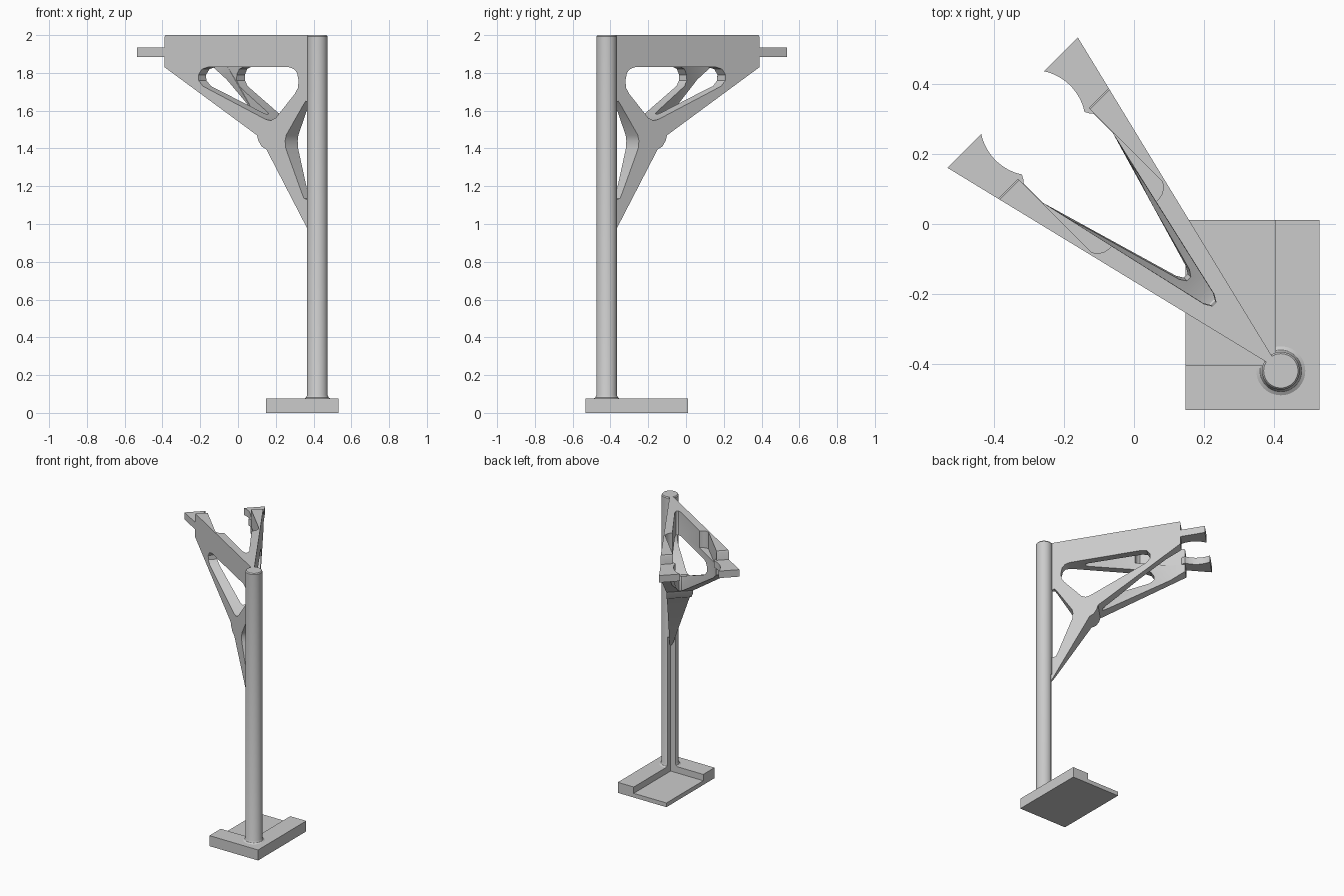
import bpy, bmesh, math
from mathutils import Matrix

cube = bpy.data.objects.get("Cube")
if cube:
    bpy.data.objects.remove(cube, do_unlink=True)

steel = bpy.data.materials.new("plain grey")
steel.use_nodes = True
grey = (0.6, 0.6, 0.6, 1)
steel.diffuse_color = grey
steel.node_tree.nodes["Principled BSDF"].inputs["Base Color"].default_value = grey

POLE = 0.42          # pole stands at (POLE, -POLE)
R = 0.054            # pole radius
SLOPE = 0.243        # spread of each arm from the diagonal
h = math.sqrt(0.5)
# bracket frame: s runs along the diagonal away from the pole, n across it
DIAGONAL = Matrix(((-h, -h, 0, POLE), (h, -h, 0, -POLE), (0, 0, 1, 0), (0, 0, 0, 1)))
UPRIGHT = Matrix.Translation((POLE, -POLE, 0))


def loft(name, rings, frame=None):
    """Closed solid through rings of equal point count."""
    bm = bmesh.new()
    loops = [[bm.verts.new(p) for p in ring] for ring in rings]
    for a, b in zip(loops, loops[1:]):
        for i in range(len(a)):
            j = (i + 1) % len(a)
            bm.faces.new((a[i], a[j], b[j], b[i]))
    bm.faces.new(loops[0])
    bm.faces.new(loops[-1])
    if frame:
        bm.transform(frame)
    bmesh.ops.recalc_face_normals(bm, faces=bm.faces[:])
    mesh = bpy.data.meshes.new(name)
    bm.to_mesh(mesh)
    bm.free()
    mesh.materials.append(steel)
    obj = bpy.data.objects.new(name, mesh)
    bpy.context.collection.objects.link(obj)
    return obj


def plan(name, pts, lo, hi, frame=DIAGONAL):
    return loft(name, [[(a, b, z) for a, b in pts] for z in (lo, hi)], frame)


def side(name, pts, half=0.4):
    return loft(name, [[(s, n, z) for s, z in pts] for n in (-half, half)], DIAGONAL)


def mirrored(pts):
    return pts + [(s, -n) for s, n in reversed(pts)]


def boolean(obj, cutter, operation="DIFFERENCE", keep=False):
    mod = obj.modifiers.new("cut", "BOOLEAN")
    mod.operation, mod.object, mod.solver = operation, cutter, "EXACT"
    bpy.context.view_layer.objects.active = obj
    bpy.ops.object.modifier_apply(modifier=mod.name)
    if not keep:
        bpy.data.objects.remove(cutter, do_unlink=True)


def circle(r, z, count=48):
    return [(r * math.cos(math.tau * i / count), r * math.sin(math.tau * i / count), z)
            for i in range(count)]


# base plate, and the pole with a flared foot and softened top edge
base = plan("base_plate", [(0.147, -0.532), (0.531, -0.532), (0.531, 0.011), (0.147, 0.011)],
            0, 0.075, None)
pole = loft("pole", [circle(r, z) for r, z in
                     ((R + 0.016, 0.06), (R + 0.016, 0.075), (R + 0.006, 0.081), (R, 0.094),
                      (R, 1.993), (R - 0.005, 2))], UPRIGHT)

# square corner recess through the plate and the lower pole
recess = plan("recess_cutter", [(0, -0.405), (0.405, -0.405), (0.405, 0.2), (0, 0.2)],
              0.03, 1.0, None)
recess.hide_render = True
boolean(base, recess, keep=True)
boolean(pole, recess)

# bracket: side outline trimmed to a wedge in plan
bracket = side("bracket", [(0, 2), (0.915, 2), (0.92, 1.99), (0.92, 1.83), (0.364, 1.47),
                           (0.355, 1.44), (0.335, 1.41), (0.307, 1.395), (0.057, 0.97), (0, 0.9)])
boolean(bracket, plan("wedge", [(0, 0), (1, SLOPE), (1, -SLOPE)], 0.5, 2.5), "INTERSECT")

# gap between the two arms, tighter at the lower braces
gap = loft("gap_cutter", [
    [(s, n, z) for s, n in mirrored([(apex, 0.008), (apex + 0.02, 0.02), (0.82, 0.141), (1.2, 0.141)])]
    for z, apex in ((1.2, 0.385), (1.55, 0.385), (1.84, 0.27), (2.2, 0.27))], DIAGONAL)
boolean(bracket, gap)

# rounded triangular windows
boolean(bracket, side("upper_window", [
    (0.66, 1.83), (0.695, 1.82), (0.716, 1.79), (0.715, 1.76), (0.69, 1.73), (0.31, 1.553),
    (0.28, 1.548), (0.25, 1.562), (0.135, 1.69), (0.117, 1.72), (0.113, 1.76),
    (0.122, 1.8), (0.14, 1.82), (0.17, 1.83)]))
boolean(bracket, side("lower_window", [
    (0.04, 1.62), (0.055, 1.645), (0.07, 1.65), (0.085, 1.63), (0.188, 1.47), (0.194, 1.44),
    (0.19, 1.4), (0.092, 1.16), (0.08, 1.135), (0.06, 1.13), (0.04, 1.15)]))

# shallow seat cut into the tops of the arms
boolean(bracket, plan("seat_cutter", mirrored(
    [(0.594, 0.1), (0.598, 0.118), (0.608, 0.133), (0.622, 0.143), (1.2, 0.143)]), 1.88, 2.2))

# curved end tabs that grip a round object
arc = [(1.003 + 0.151 * math.cos(t), 0.151 * math.sin(t))
       for t in (math.radians(57 + 66 * i / 16) for i in range(17))]
tabs = []
for label, sign in (("right", 1), ("left", -1)):
    outline = [(0.89, 0.89 * SLOPE), (1.085, 1.085 * SLOPE)] + arc + [(0.905, 0.135), (0.89, 0.15)]
    tabs.append(plan(label + "_end_tab", [(s, n * sign) for s, n in outline], 1.885, 1.935))

for obj in [base, pole, bracket] + tabs:
    bpy.ops.object.select_all(action="DESELECT")
    obj.select_set(True)
    bpy.context.view_layer.objects.active = obj
    bpy.ops.object.shade_smooth_by_angle(angle=math.radians(32))
